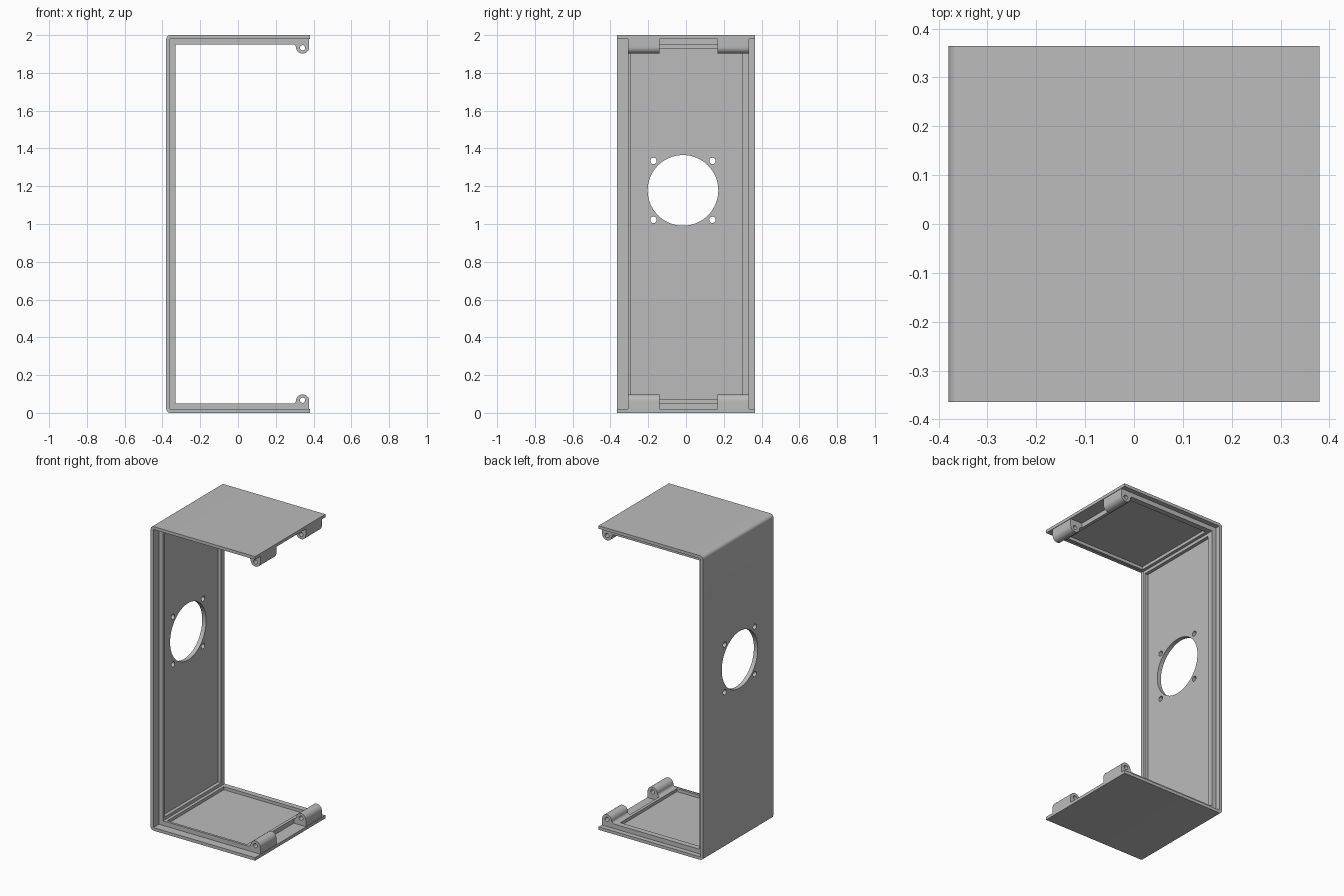
import bpy, bmesh
from math import sin, cos, pi, radians
from mathutils import Matrix

cube = bpy.data.objects.get("Cube")
if cube:
    bpy.data.objects.remove(cube, do_unlink=True)

GRAY = (0.5, 0.5, 0.5, 1)
grey = bpy.data.materials.new("plain grey")
grey.use_nodes = True
grey.diffuse_color = GRAY
grey.node_tree.nodes["Principled BSDF"].inputs["Base Color"].default_value = GRAY

LEFT, RIGHT, TOP = -0.38, 0.38, 2.0
FRONT, BACK = -0.365, 0.365
LIP_FRONT, LIP_BACK = -0.307, 0.333      # stepped lip
IN_FRONT, IN_BACK = -0.291, 0.296        # recessed panels


def finish(name, bm):
    bmesh.ops.recalc_face_normals(bm, faces=bm.faces)
    mesh = bpy.data.meshes.new(name)
    bm.to_mesh(mesh)
    bm.free()
    mesh.materials.append(grey)
    obj = bpy.data.objects.new(name, mesh)
    bpy.context.collection.objects.link(obj)
    return obj


def extrude_y(name, outline, y0, y1):
    """Extrude an x-z outline from y0 to y1."""
    bm = bmesh.new()
    face = bm.faces.new([bm.verts.new((x, y0, z)) for x, z in outline])
    new = bmesh.ops.extrude_face_region(bm, geom=[face])["geom"]
    bmesh.ops.translate(bm, vec=(0, y1 - y0, 0),
                        verts=[v for v in new if isinstance(v, bmesh.types.BMVert)])
    return finish(name, bm)


def box(name, x0, x1, y0, y1, z0, z1):
    return extrude_y(name, [(x0, z0), (x1, z0), (x1, z1), (x0, z1)], y0, y1)


def cylinder(name, radius, depth, centre, axis, sides):
    bm = bmesh.new()
    turn = Matrix.Rotation(pi / 2, 4, axis)
    bmesh.ops.create_cone(bm, cap_ends=True, segments=sides, radius1=radius,
                          radius2=radius, depth=depth,
                          matrix=Matrix.Translation(centre) @ turn)
    return finish(name, bm)


def cut(obj, cutters):
    bpy.context.view_layer.objects.active = obj
    for cutter in cutters:
        cutter.hide_render = True
        mod = obj.modifiers.new("cut", "BOOLEAN")
        mod.operation, mod.solver, mod.object = "DIFFERENCE", "EXACT", cutter
        bpy.ops.object.modifier_apply(modifier=mod.name)


def arc(cx, cz, r, a0, a1, n):
    return [(cx + r * cos(radians(a0 + (a1 - a0) * i / n)),
             cz + r * sin(radians(a0 + (a1 - a0) * i / n))) for i in range(n + 1)]


def bracket(end, off, corner):
    """C-shaped outline: rounded outside corners, square inside ones."""
    return ([(end, TOP - off[0])] + [(x, TOP - z) for x, z in reversed(corner)]
            + corner + [(end, off[0]), (end, off[1]), (LEFT + off[1], off[1]),
                        (LEFT + off[1], TOP - off[1]), (end, TOP - off[1])])


# Outer shell and the thicker stepped liner inside it
R = 0.022
rounded = arc(LEFT + R, R, R, 180, 270, 8)
shell = extrude_y("outer_shell", bracket(RIGHT, (0, 0.02), rounded), FRONT, BACK)
liner = extrude_y("inner_liner",
                  bracket(0.29, (0.012, 0.05), [(LEFT + 0.012, 0.012)]),
                  LIP_FRONT, LIP_BACK)

# Recessed panels in the wall, floor and roof
pockets = [box("wall_pocket", -0.352, -0.2, IN_FRONT, IN_BACK, 0.07, TOP - 0.07),
           box("floor_pocket", -0.31, 0.27, IN_FRONT, IN_BACK, 0.03, 0.06),
           box("roof_pocket", -0.31, 0.27, IN_FRONT, IN_BACK, TOP - 0.06, TOP - 0.03)]
cut(liner, pockets)

# Large round opening with four screw holes
HY, HZ = -0.016, 1.178
holes = [cylinder("opening_cutter", 0.187, 0.3, (LEFT, HY, HZ), "Y", 64)]
for dy in (-0.156, 0.156):
    for dz in (-0.156, 0.156):
        holes.append(cylinder("screw_cutter", 0.017, 0.3,
                              (LEFT, HY + dy, HZ + dz), "Y", 24))
cut(shell, holes)
cut(liner, holes)

# Hinge lugs on the open edge
parts = [shell, liner]
CX, CZ, LR = 0.342, 0.063, 0.035
lug = ([(0.29, 0.012), (0.29, 0.05)] + arc(0.292, 0.065, 0.015, 270, 360, 4)
       + arc(CX, CZ, LR, 175, 0, 18) + [(CX + LR, 0.012)])
pins = [cylinder("pin_cutter", 0.014, 2, (CX, 0, z), "X", 24)
        for z in (CZ + 0.004, TOP - CZ - 0.004)]
for level, pin in zip(("lower", "upper"), pins):
    outline = lug if level == "lower" else [(x, TOP - z) for x, z in lug]
    for side, y0, y1 in (("front", LIP_FRONT, -0.14), ("back", 0.166, LIP_BACK)):
        part = extrude_y(f"{level}_{side}_hinge_lug", outline, y0, y1)
        cut(part, [pin])
        parts.append(part)

for helper in pockets + holes + pins:
    bpy.data.objects.remove(helper, do_unlink=True)

# Smooth round surfaces, keep edges sharp
bpy.ops.object.select_all(action="DESELECT")
for part in parts:
    part.select_set(True)
bpy.context.view_layer.objects.active = shell
bpy.ops.object.shade_smooth_by_angle(angle=radians(30))
